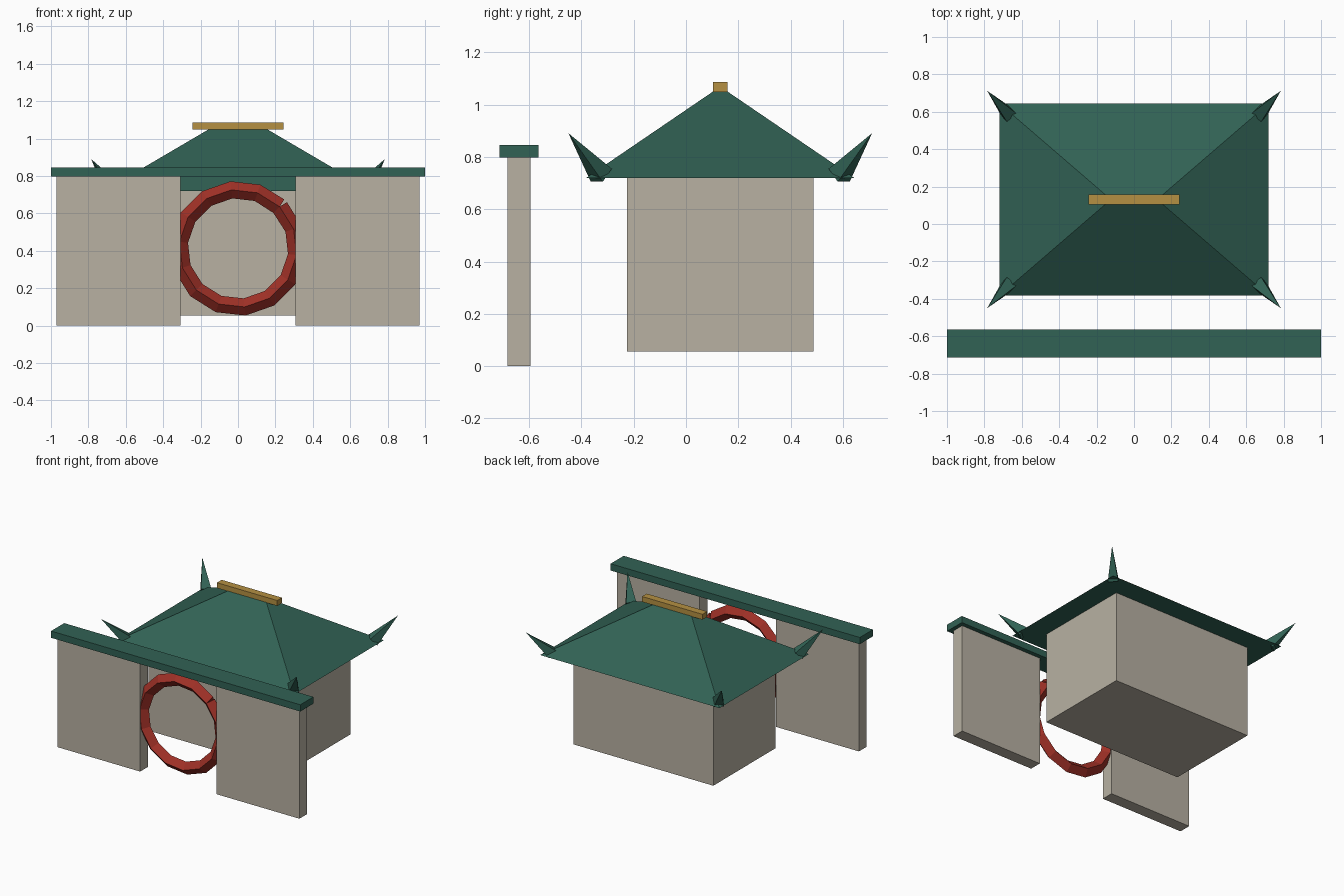
import bpy
import bmesh
from math import cos, sin, pi, radians
from mathutils import Vector

if "Cube" in bpy.data.objects:
    bpy.data.objects.remove(bpy.data.objects["Cube"], do_unlink=True)


def material(name, rgb):
    m = bpy.data.materials.new(name)
    m.use_nodes = True
    m.diffuse_color = (*rgb, 1)
    m.node_tree.nodes["Principled BSDF"].inputs["Base Color"].default_value = (*rgb, 1)
    return m


plaster = material("beige plaster", (0.48, 0.44, 0.365))
green = material("green tile", (0.031, 0.122, 0.09))
red = material("red lacquer", (0.35, 0.03, 0.02))
gold = material("gold", (0.46, 0.28, 0.055))


def finish(bm, name, mat):
    bmesh.ops.recalc_face_normals(bm, faces=bm.faces)
    mesh = bpy.data.meshes.new(name)
    bm.to_mesh(mesh)
    bm.free()
    mesh.materials.append(mat)
    obj = bpy.data.objects.new(name, mesh)
    bpy.context.collection.objects.link(obj)
    return obj


def loft(name, mat, rings):
    """Skin a chain of equal cross-sections and cap both ends."""
    bm = bmesh.new()
    loops = [[bm.verts.new(p) for p in ring] for ring in rings]
    n = len(loops[0])
    for a, b in zip(loops, loops[1:]):
        for i in range(n):
            j = (i + 1) % n
            bm.faces.new((a[i], a[j], b[j], b[i]))
    bm.faces.new(loops[0])
    bm.faces.new(loops[-1])
    return finish(bm, name, mat)


def rect(cx, cy, z, hx, hy):
    return [(cx + sx * hx, cy + sy * hy, z)
            for sx, sy in ((-1, -1), (1, -1), (1, 1), (-1, 1))]


def box(name, mat, cx, cy, hx, hy, z0, z1):
    return loft(name, mat, [rect(cx, cy, z, hx, hy) for z in (z0, z1)])


WALL_Y, HOUSE_Y = -0.639, 0.131

# Front wall: two panels under a tiled coping
for side, sx in (("right", -1), ("left", 1)):
    box(side + "_wall_panel", plaster, sx * 0.639, WALL_Y, 0.332, 0.044, 0, 0.797)
box("wall_coping", green, 0, WALL_Y, 1, 0.075, 0.797, 0.846)

# House body, hipped roof and ridge cap
box("house_body", plaster, 0, HOUSE_Y, 0.561, 0.357, 0.055, 0.72)
loft("hipped_roof", green, [rect(0, HOUSE_Y, 0.72, 0.719, 0.513),
                            rect(0, HOUSE_Y, 1.05, 0.156, 0.028)])
box("ridge_cap", gold, 0, HOUSE_Y, 0.242, 0.027, 1.048, 1.087)

# Upturned four-sided horns at the roof corners
for front, sy in (("front", -1), ("back", 1)):
    for side, sx in (("right", -1), ("left", 1)):
        base = Vector((sx * 0.67, HOUSE_Y + sy * 0.455, 0.73))
        tip = Vector((sx * 0.785, HOUSE_Y + sy * 0.581, 0.891))
        axis = (tip - base).normalized()
        u = axis.cross(Vector((0, 0, 1))).normalized()
        v = u.cross(axis)
        bm = bmesh.new()
        square = [bm.verts.new(base + 0.034 * (a * u + b * v))
                  for a, b in ((-1, -1), (1, -1), (1, 1), (-1, 1))]
        apex = bm.verts.new(tip)
        bm.faces.new(square)
        for i in range(4):
            bm.faces.new((square[i], square[(i + 1) % 4], apex))
        finish(bm, f"{front}_{side}_roof_horn", green)

# Round gate: diamond tube of straight segments, with square-cut ends at the seam
SEGMENTS, RADIUS, TUBE = 14, 0.315, 0.046
step = 2 * pi / SEGMENTS
rings = []
for k in range(SEGMENTS + 1):
    angle = radians(45) + k * step
    tilt = {0: step / 2, SEGMENTS: -step / 2}.get(k, 0)
    centre = Vector((RADIUS * cos(angle), WALL_Y, 0.413 + RADIUS * sin(angle)))
    out = Vector((cos(angle + tilt), 0, sin(angle + tilt))) * TUBE
    depth = Vector((0, 0.043, 0))
    rings.append([centre + out, centre + depth, centre - out, centre - depth])
loft("moon_gate_ring", red, rings)
